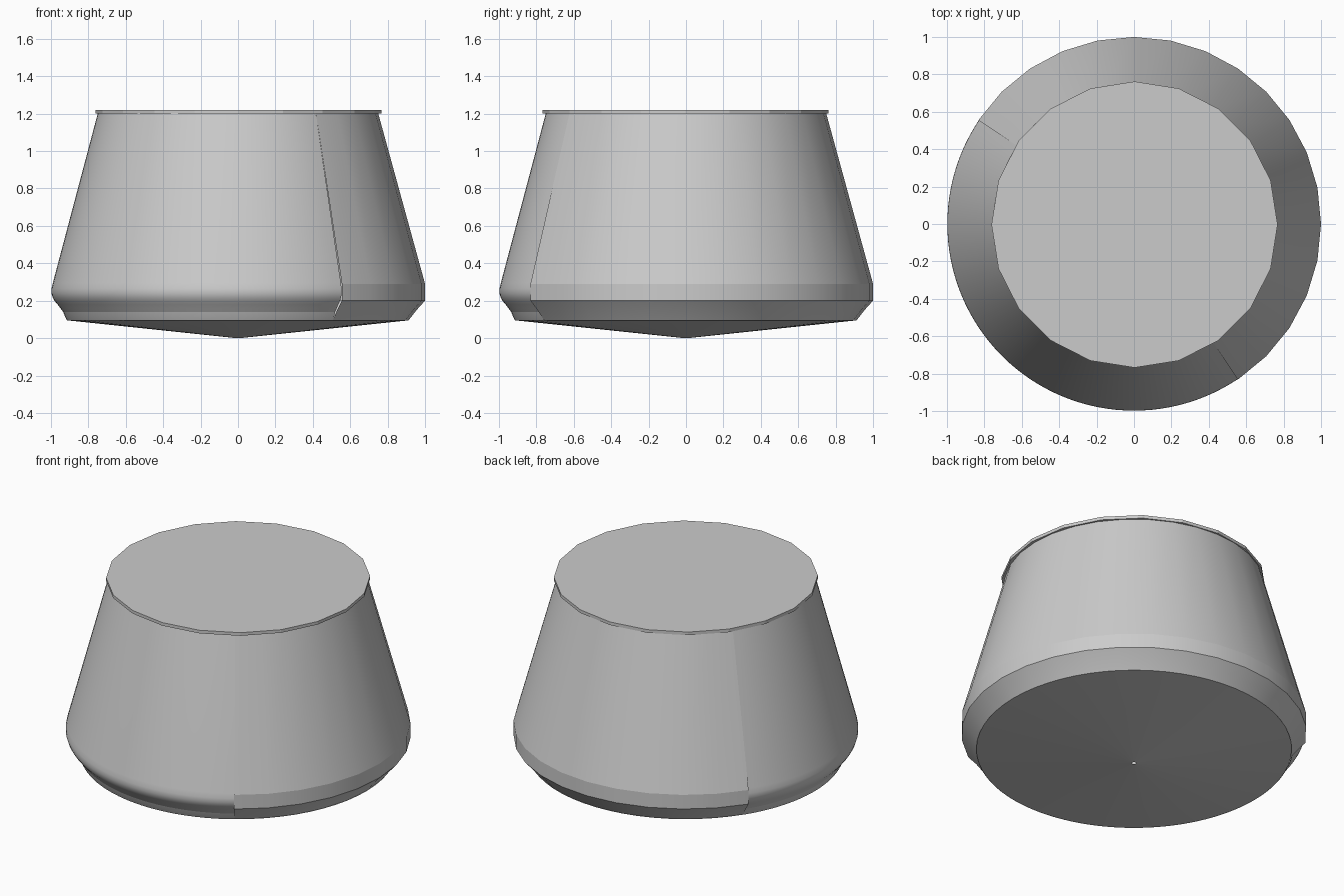
import bpy, bmesh
from math import sin, cos, radians

if "Cube" in bpy.data.objects:
    bpy.data.objects.remove(bpy.data.objects["Cube"])


def lathe(name, profile, start, sweep, segments, sharp):
    """Spin an (r, z) profile from a start angle and shade it."""
    bm = bmesh.new()
    full = sweep == 360
    rows = []
    for i in range(segments if full else segments + 1):
        a = radians(start + sweep * i / segments)
        rows.append([bm.verts.new((r * cos(a), r * sin(a), z)) for r, z in profile])
    for i in range(segments):
        a, b = rows[i], rows[(i + 1) % len(rows)]
        for j in range(len(profile) - 1):
            bm.faces.new((a[j], b[j], b[j + 1], a[j + 1]))
    mesh = bpy.data.meshes.new(name)
    bm.to_mesh(mesh)
    bm.free()
    obj = bpy.data.objects.new(name, mesh)
    bpy.context.collection.objects.link(obj)
    bpy.ops.object.select_all(action='DESELECT')
    obj.select_set(True)
    bpy.context.view_layer.objects.active = obj
    bpy.ops.object.shade_smooth_by_angle(angle=radians(sharp))
    return obj


TOP = (0.75, 1.2)
RIM = 0.095  # height of the edge of the conical underside

# Coarse wall sector: right and back, with a straight band and chamfer
lathe("wall_faceted", [(0.912, RIM), (0.955, 0.15), (1.0, 0.2), (1.0, 0.29), TOP],
      303.75, 202.5, 18, 14)

# Fine wall sector: left and front, with a rounded shoulder
lathe("wall_rounded", [(0.935, 0.14), (0.95, 0.16), (0.965, 0.18), (0.98, 0.198),
                       (0.991, 0.217), (0.998, 0.24), (0.997, 0.265),
                       (0.99, 0.295), TOP],
      146.25, 157.5, 56, 30)

# Lower lip under the rounded shoulder
lathe("lower_lip", [(0.915, RIM), (0.925, 0.115), (0.935, 0.14)],
      146.25, 157.5, 56, 30)

# Shallow conical underside with a pinhole at the tip
lathe("underside", [(0.012, 0.0), (0.914, RIM)], 0, 360, 64, 30)

# Flat twenty-sided lid
bpy.ops.mesh.primitive_cylinder_add(vertices=20, radius=0.765, depth=0.02,
                                    location=(0.003, -0.003, 1.21))
bpy.context.object.name = "lid"
